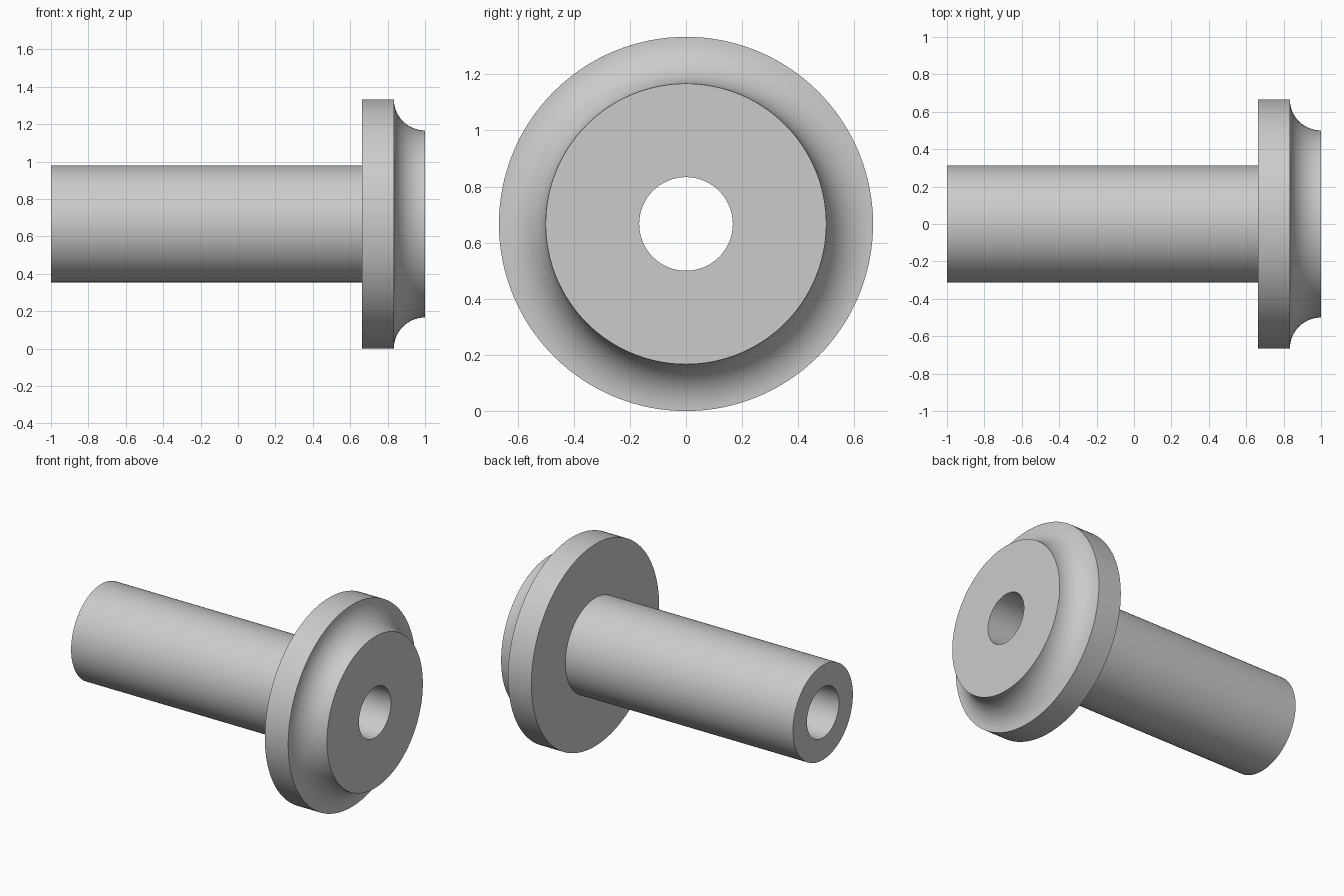
import bpy
import bmesh
from math import cos, sin, pi
from mathutils import Matrix, Vector

cube = bpy.data.objects.get("Cube")
if cube:
    bpy.data.objects.remove(cube, do_unlink=True)

SEGMENTS = 128
COVE_STEPS = 20
FLANGE_R, TUBE_R, BORE_R = 0.6667, 0.3125, 0.1667
FLANGE_BACK, COVE_R = 0.6625, 0.1667

# Plain grey finish
grey = bpy.data.materials.new("plain_grey")
grey.use_nodes = True
colour = (0.6, 0.6, 0.6, 1)
grey.diffuse_color = colour
grey.node_tree.nodes["Principled BSDF"].inputs["Base Color"].default_value = colour

# Closed profile (x, radius): bore, tube, flange, then the concave cove
profile = [(1, BORE_R), (-1, BORE_R), (-1, TUBE_R),
           (FLANGE_BACK, TUBE_R), (FLANGE_BACK, FLANGE_R)]
for i in range(COVE_STEPS + 1):
    a = pi / 2 * i / COVE_STEPS
    profile.append((1 - COVE_R * cos(a), FLANGE_R - COVE_R * sin(a)))

# Turn the profile around the x axis
bm = bmesh.new()
rings = []
for s in range(SEGMENTS):
    turn = Matrix.Rotation(2 * pi * s / SEGMENTS, 3, 'X')
    rings.append([bm.verts.new(turn @ Vector((x, 0, r))) for x, r in profile])
for s, ring in enumerate(rings):
    following = rings[(s + 1) % SEGMENTS]
    for i in range(len(profile)):
        j = (i + 1) % len(profile)
        bm.faces.new((ring[i], ring[j], following[j], following[i]))
bmesh.ops.translate(bm, verts=bm.verts, vec=(0, 0, FLANGE_R))
bmesh.ops.recalc_face_normals(bm, faces=bm.faces)

mesh = bpy.data.meshes.new("flanged_bushing")
bm.to_mesh(mesh)
bm.free()
mesh.materials.append(grey)
bushing = bpy.data.objects.new("flanged_bushing", mesh)
bpy.context.collection.objects.link(bushing)

# Smooth turned surfaces with crisp rims
bpy.ops.object.select_all(action='DESELECT')
bushing.select_set(True)
bpy.context.view_layer.objects.active = bushing
bpy.ops.object.shade_smooth_by_angle(angle=pi / 6)
